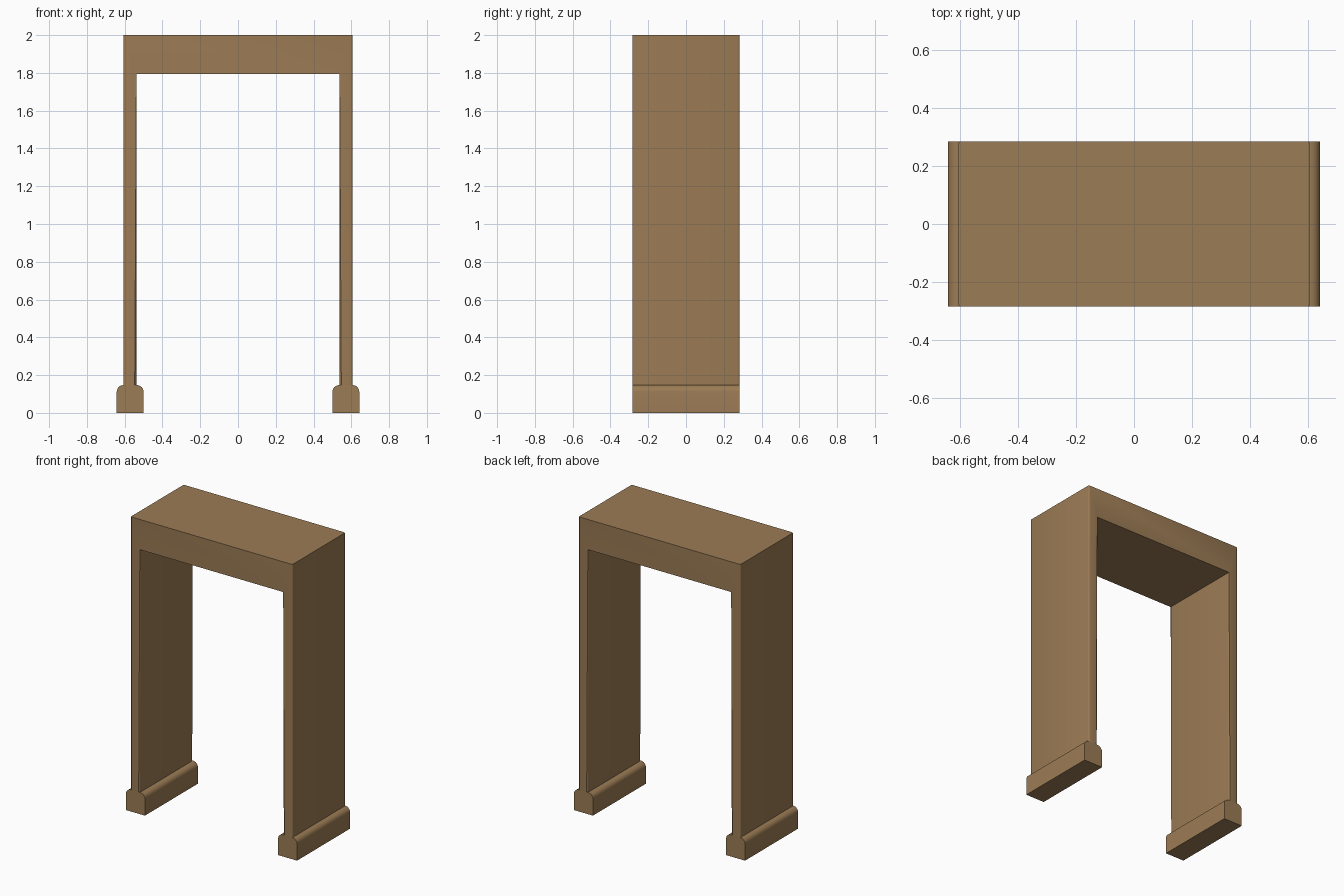
import bpy, bmesh, math

if "Cube" in bpy.data.objects:
    bpy.data.objects.remove(bpy.data.objects["Cube"])

Y = 0.284            # half depth shared by all parts
X_OUT, X_IN = 0.607, 0.538
FOOT_TOP, LINTEL_Z, TOP = 0.147, 1.795, 2.0

wood = bpy.data.materials.new("wood")
wood.diffuse_color = (0.33, 0.20, 0.09, 1)
wood.use_nodes = True
wood.node_tree.nodes["Principled BSDF"].inputs["Base Color"].default_value = wood.diffuse_color


def extrude_profile(name, pts, bevel=0.0):
    """Extrude an XZ outline through the depth, optionally rounding upright edges."""
    bm = bmesh.new()
    face = bm.faces.new([bm.verts.new((x, -Y, z)) for x, z in pts])
    res = bmesh.ops.extrude_face_region(bm, geom=[face])
    new = [g for g in res["geom"] if isinstance(g, bmesh.types.BMVert)]
    bmesh.ops.translate(bm, verts=new, vec=(0, 2 * Y, 0))
    bmesh.ops.recalc_face_normals(bm, faces=bm.faces[:])
    if bevel:
        upright = [e for e in bm.edges
                   if abs(e.verts[0].co.z - e.verts[1].co.z) > 0.5]
        bmesh.ops.bevel(bm, geom=upright, offset=bevel, segments=3,
                        profile=0.5, affect='EDGES')
    mesh = bpy.data.meshes.new(name)
    bm.to_mesh(mesh)
    bm.free()
    mesh.materials.append(wood)
    ob = bpy.data.objects.new(name, mesh)
    bpy.context.collection.objects.link(ob)
    bpy.context.view_layer.objects.active = ob
    ob.select_set(True)
    bpy.ops.object.shade_smooth_by_angle(angle=math.radians(35))
    ob.select_set(False)
    return ob


# Posts and lintel as one fused arch
extrude_profile("arch_frame", [
    (-X_OUT, FOOT_TOP), (-X_IN, FOOT_TOP), (-X_IN, LINTEL_Z), (X_IN, LINTEL_Z),
    (X_IN, FOOT_TOP), (X_OUT, FOOT_TOP), (X_OUT, TOP), (-X_OUT, TOP)], bevel=0.009)

# Plinth feet with rounded shoulders
CX, HALF, R = 0.571, 0.071, 0.035
for side, sx in (("left", -1), ("right", 1)):
    pts = [(sx * CX - HALF, 0), (sx * CX + HALF, 0)]
    for centre, start in ((HALF - R, 0), (R - HALF, 90)):
        for i in range(7):
            a = math.radians(start + 15 * i)
            pts.append((sx * CX + centre + R * math.cos(a),
                        FOOT_TOP - R + R * math.sin(a)))
    extrude_profile(side + "_foot", pts)
